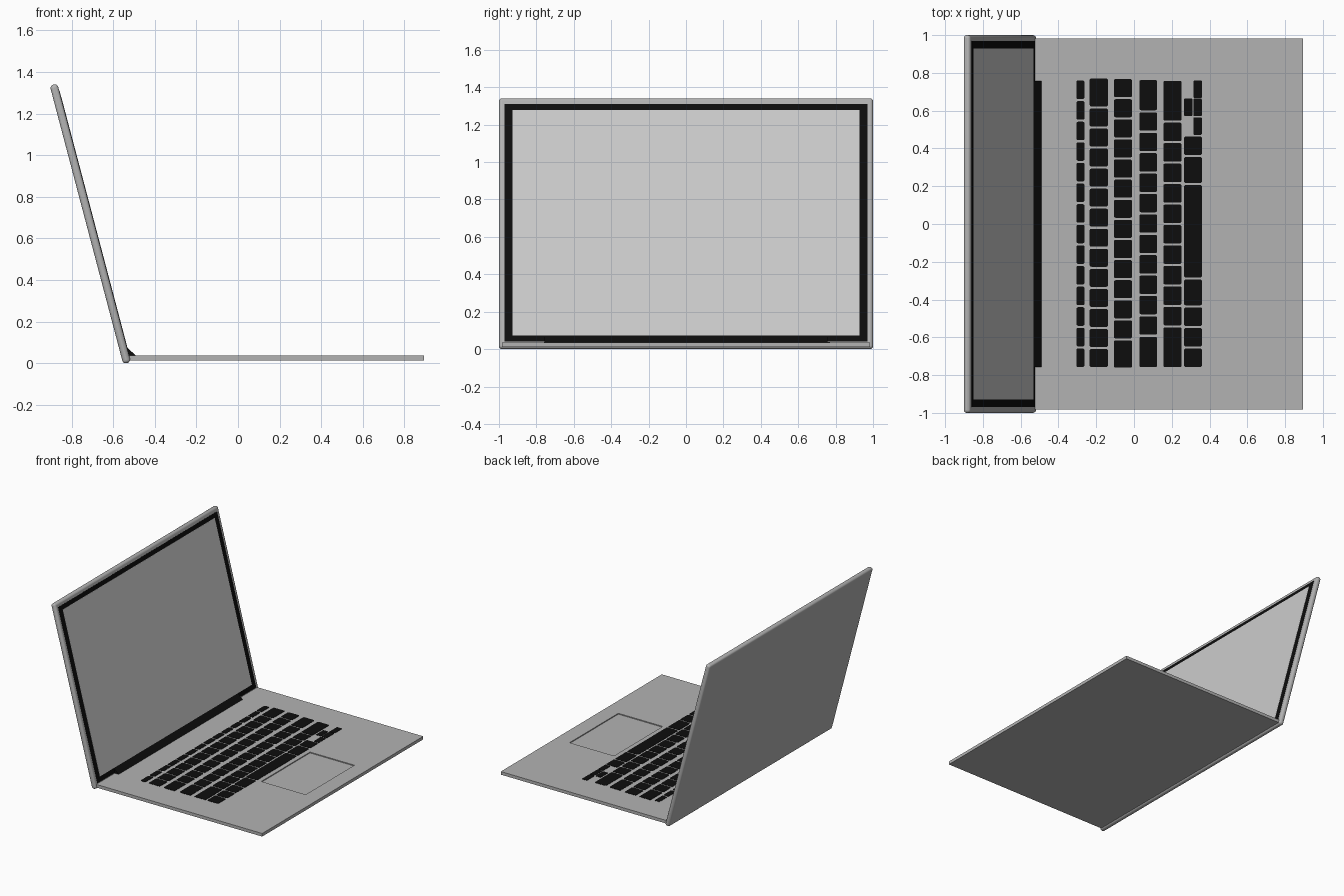
import bpy, bmesh, math
from mathutils import Matrix, Vector

if "Cube" in bpy.data.objects:
    bpy.data.objects.remove(bpy.data.objects["Cube"])


def material(name, v):
    m = bpy.data.materials.new(name)
    m.diffuse_color = (v, v, v, 1)
    m.use_nodes = True
    m.node_tree.nodes["Principled BSDF"].inputs["Base Color"].default_value = m.diffuse_color
    return m


BODY = material("body_grey", 0.45)
BLACK = material("black", 0.004)


def finish(name, bm, mat=None):
    bmesh.ops.recalc_face_normals(bm, faces=bm.faces)
    me = bpy.data.meshes.new(name)
    bm.to_mesh(me)
    bm.free()
    ob = bpy.data.objects.new(name, me)
    bpy.context.collection.objects.link(ob)
    if mat:
        me.materials.append(mat)
    return ob


def add_box(bm, lo, hi, corner=0.0):
    """Box between two corners, optionally with rounded vertical edges."""
    lo, hi = Vector(lo), Vector(hi)
    mtx = Matrix.Translation((lo + hi) / 2) @ Matrix.Diagonal((*(hi - lo), 1))
    verts = bmesh.ops.create_cube(bm, size=1, matrix=mtx)["verts"]
    if corner:
        edges = [e for e in {e for v in verts for e in v.link_edges}
                 if abs(e.verts[0].co.z - e.verts[1].co.z) > 1e-4]
        bmesh.ops.bevel(bm, geom=edges, offset=corner, segments=3,
                        profile=0.5, affect='EDGES')


def box(name, lo, hi, mat=None, corner=0.0):
    bm = bmesh.new()
    add_box(bm, lo, hi, corner)
    return finish(name, bm, mat)


# Base slab with a shallow trackpad recess
TOP = 0.036
base = box("base", (-0.53, -0.983, 0.012), (0.895, 0.983, TOP), BODY)
cutter = box("trackpad_cutter", (0.395, -0.28, TOP - 0.007), (0.775, 0.315, 0.1))
cutter.hide_render = True
cutter.hide_viewport = True
cut = base.modifiers.new("trackpad_recess", 'BOOLEAN')
cut.operation = 'DIFFERENCE'
cut.object = cutter
cut.solver = 'EXACT'

# Keyboard: each row is (x range, y range, relative key widths)
GAP = 0.011
rows = [
    (-0.305, -0.262, 0.76, -0.757, [1] * 14),
    (-0.235, -0.138, 0.77, -0.757, [1.55] + [1] * 13),
    (-0.107, -0.01, 0.767, -0.76, [1] * 13 + [1.5]),
    (0.028, 0.123, 0.762, -0.757, [1.65] + [1] * 11 + [1.65]),
    (0.155, 0.252, 0.757, -0.757, [2.15] + [1] * 10 + [2.15]),
    (0.265, 0.36, 0.463, -0.757, [1, 1.4, 5, 1.4, 1, 1, 1]),
]
bm = bmesh.new()
for x0, x1, y0, y1, widths in rows:
    unit = (y0 - y1 - GAP * (len(widths) - 1)) / sum(widths)
    y = y0
    for w in widths:
        add_box(bm, (x0, y - w * unit, TOP - 0.006), (x1, y, TOP + 0.002), 0.009)
        y -= w * unit + GAP
# Arrow keys
for x0, y0 in [(0.315, 0.76), (0.265, 0.664), (0.315, 0.664), (0.315, 0.565)]:
    add_box(bm, (x0, y0 - 0.093, TOP - 0.006), (x0 + 0.044, y0, TOP + 0.002), 0.005)
finish("keys", bm, BLACK)

# Hinge cover: wedge profile extruded along y
bm = bmesh.new()
profile = [(-0.545, 0.02), (-0.534, 0.076), (-0.49, 0.036), (-0.49, 0.02)]
face = bm.faces.new([bm.verts.new((x, -0.757, z)) for x, z in profile])
ext = bmesh.ops.extrude_face_region(bm, geom=[face])["geom"]
bmesh.ops.translate(bm, vec=(0, 1.514, 0),
                    verts=[g for g in ext if isinstance(g, bmesh.types.BMVert)])
finish("hinge_cover", bm, BLACK)

# Lid, bezel and screen, built upright and tilted back together
TILT = Matrix.Translation((-0.71, 0, 0.67)) @ Matrix.Rotation(math.radians(-14.78), 4, 'Y')
lid = box("lid", (-0.019, -1, -0.692), (0.019, 1, 0.692), BODY)
bev = lid.modifiers.new("rounded_edges", 'BEVEL')
bev.width = 0.016
bev.segments = 4
bezel = box("bezel", (0.01, -0.97, -0.657), (0.02, 0.97, 0.657), BLACK)
screen = box("screen", (0.012, -0.928, -0.622), (0.021, 0.928, 0.624))
for ob in (lid, bezel, screen):
    ob.data.transform(TILT)

# Smooth the rounded lid rim
bpy.context.view_layer.objects.active = lid
lid.select_set(True)
bpy.ops.object.shade_smooth_by_angle(angle=math.radians(35))
